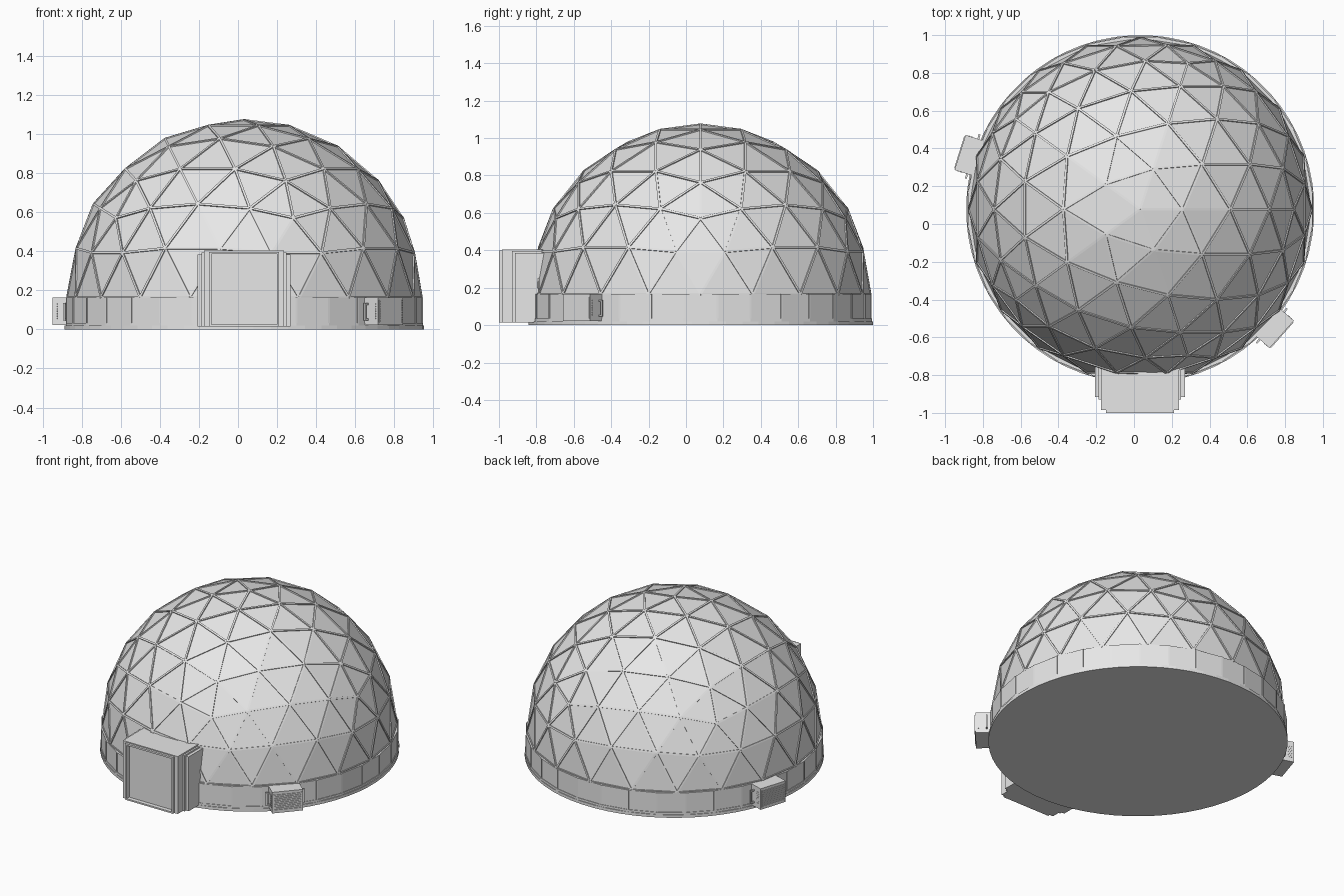
import bpy, bmesh, math
from mathutils import Matrix, Vector

if "Cube" in bpy.data.objects:
    bpy.data.objects.remove(bpy.data.objects["Cube"], do_unlink=True)

grey = bpy.data.materials.new("light grey")
grey.use_nodes = True
grey.diffuse_color = (0.8, 0.8, 0.8, 1)
grey.node_tree.nodes["Principled BSDF"].inputs["Base Color"].default_value = (0.8, 0.8, 0.8, 1)

CENTRE = Vector((0.033, 0.078, 0))
DOME_R, WALL_TOP, PANELS = 0.907, 0.165, 32


def finish(name, bm, origin=CENTRE, turn=0.0):
    """Turn a bmesh into a named object."""
    mesh = bpy.data.meshes.new(name)
    bm.to_mesh(mesh)
    bm.free()
    mesh.materials.append(grey)
    obj = bpy.data.objects.new(name, mesh)
    obj.location = origin
    obj.rotation_euler.z = turn
    bpy.context.collection.objects.link(obj)
    return obj


def add_box(bm, lo, hi, frame=Matrix()):
    """Add a box between two corners."""
    lo, hi = Vector(lo), Vector(hi)
    place = Matrix.Translation((lo + hi) / 2) @ Matrix.Diagonal((*(hi - lo), 1))
    bmesh.ops.create_cube(bm, size=1, matrix=frame @ place)


def boxes(name, pairs, origin=CENTRE, turn=0.0):
    bm = bmesh.new()
    for lo, hi in pairs:
        add_box(bm, lo, hi)
    return finish(name, bm, origin, turn)


def drum(name, radius, low, high, sides):
    """Flat-sided cylinder with a facet square to each axis."""
    bm = bmesh.new()
    place = Matrix.Translation((0, 0, (low + high) / 2)) @ Matrix.Rotation(math.pi / sides, 4, "Z")
    bmesh.ops.create_cone(bm, cap_ends=True, segments=sides, radius1=radius,
                          radius2=radius, depth=high - low, matrix=place)
    return finish(name, bm)


# Floor, skirt and low wall
drum("floor_slab", 0.922, 0, 0.02, 64)
drum("wall_skirt", 0.92, 0.015, 0.034, PANELS)
drum("base_wall", 0.916, 0.02, WALL_TOP, PANELS)

# Wall posts at the panel joints
bm = bmesh.new()
for i in range(PANELS):
    frame = Matrix.Rotation((i + 0.5) * math.tau / PANELS, 4, "Z")
    add_box(bm, (0.9, -0.005, 0.02), (0.919, 0.005, WALL_TOP), frame)
finish("wall_posts", bm)

# Geodesic shell
bm = bmesh.new()
bmesh.ops.create_icosphere(bm, subdivisions=3, radius=DOME_R)
below = [v for v in bm.verts if v.co.z < -0.01]
bmesh.ops.delete(bm, geom=below, context="VERTS")

# Struts along every shell edge, square to the surface
struts = bmesh.new()
for e in bm.edges:
    a, b = (v.co for v in e.verts)
    along = (b - a).normalized()
    out = (a + b).normalized()
    side = out.cross(along)
    frame = Matrix((along, side, out)).transposed().to_4x4()
    frame.translation = (a + b) / 2
    half = (b - a).length / 2
    add_box(struts, (-half, -0.006, -0.006), (half, 0.006, 0.006), frame)
finish("dome_struts", struts, CENTRE + Vector((0, 0, WALL_TOP)))
finish("dome_panels", bm, CENTRE + Vector((0, 0, WALL_TOP)))

# Entrance porch: jambs, roof, recessed door, trim and stepped side wings
DOOR = Vector((0.031, 0, 0))
boxes("porch_frame", [((s * 0.18, -0.985, 0.015), (s * 0.206, -0.72, 0.405)) for s in (-1, 1)]
      + [((-0.206, -0.985, 0.386), (0.206, -0.72, 0.405))], DOOR)
boxes("porch_door", [((-0.185, -0.972, 0.015), (0.185, -0.75, 0.39))], DOOR)
boxes("door_trim", [((s * 0.168, -1.0, 0.015), (s * 0.18, -0.965, 0.398)) for s in (-1, 1)]
      + [((-0.18, -1.0, 0.386), (0.18, -0.965, 0.398)),
         ((-0.18, -1.0, 0.015), (0.18, -0.965, 0.025))], DOOR)
boxes("porch_wings", [((s * 0.2, -0.915, 0.015), (s * 0.238, -0.72, 0.385)) for s in (-1, 1)]
      + [((s * 0.2, -0.93, 0.015), (s * 0.218, -0.72, 0.395)) for s in (-1, 1)], DOOR)


def climate_unit(name, angle):
    """Wall unit with a slatted grille, side vents and pipe loops."""
    turn = math.radians(angle)
    boxes(name + "_case", [((0.89, -0.097, 0.022), (1.0, 0.097, 0.165))], CENTRE, turn)
    rows = [0.04 + 0.0125 * i for i in range(9)]
    slats = [((0.99, -0.085, z), (1.005, 0.085, z + 0.006)) for z in rows]
    slats += [((0.99, s * 0.085, 0.036), (1.004, s * 0.09, 0.15)) for s in (-1, 1)]
    boxes(name + "_grille", slats, CENTRE, turn)
    boxes(name + "_side_vents", [((r, s * 0.09, z), (r + 0.01, s * 0.099, z + 0.006))
                                 for s in (-1, 1) for r in (0.96, 0.975) for z in rows[1:8]],
          CENTRE, turn)
    pipes = []
    for s in (-1, 1):
        pipes.append(((0.925, s * 0.113, 0.045), (0.935, s * 0.123, 0.135)))
        pipes += [((0.925, s * 0.09, z), (0.935, s * 0.123, z + 0.01)) for z in (0.045, 0.125)]
    boxes(name + "_pipes", pipes, CENTRE, turn)


climate_unit("front_unit", -41.5)
climate_unit("rear_unit", 162.5)

# Make every face point outward
for obj in bpy.context.collection.objects:
    if obj.type == "MESH" and grey.name in obj.data.materials:
        bm = bmesh.new()
        bm.from_mesh(obj.data)
        bmesh.ops.recalc_face_normals(bm, faces=bm.faces)
        bm.to_mesh(obj.data)
        bm.free()
